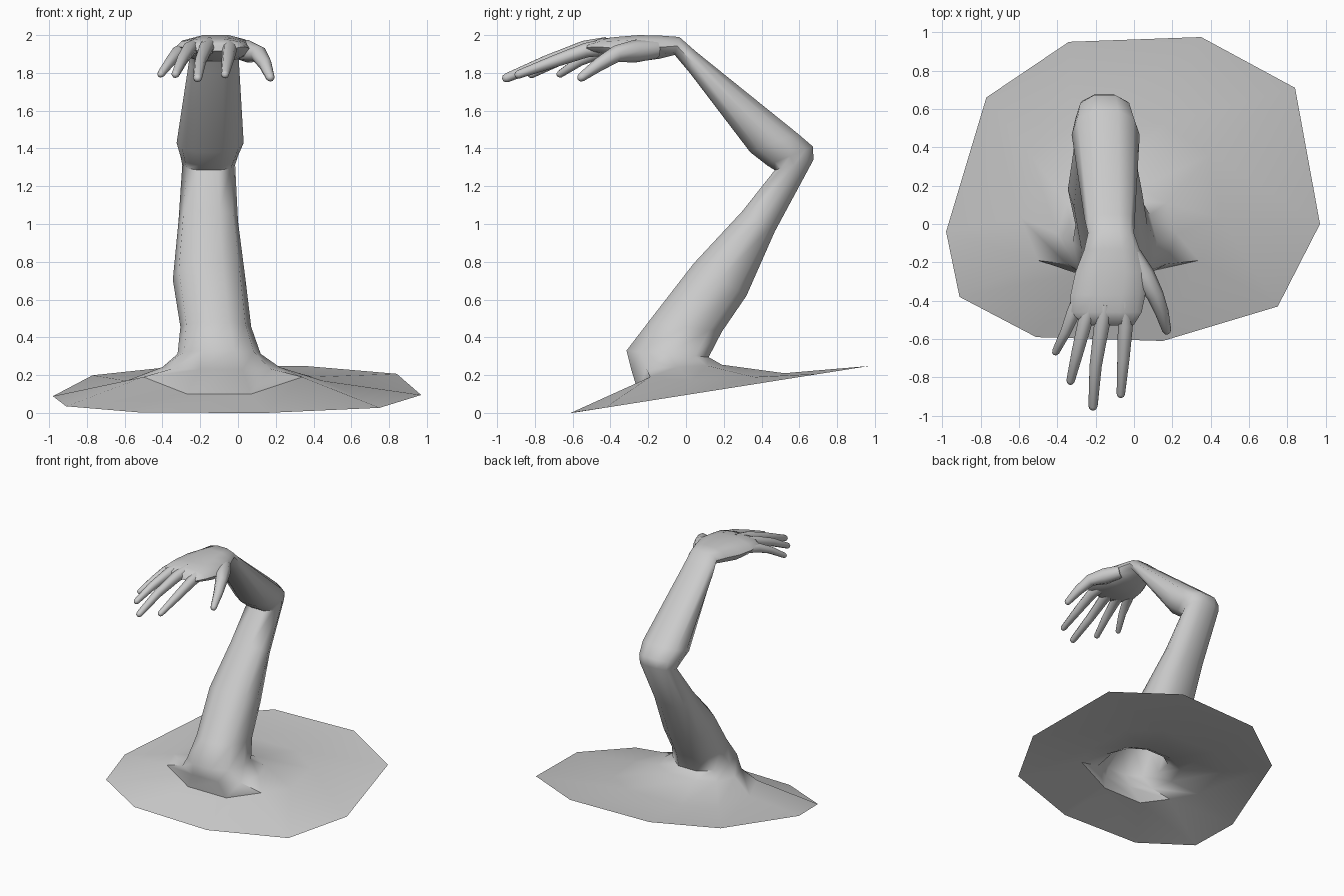
import bpy, math
from mathutils import Vector

if "Cube" in bpy.data.objects:
    bpy.data.objects.remove(bpy.data.objects["Cube"])

skin = bpy.data.materials.new("plain grey")
skin.diffuse_color = (0.6, 0.6, 0.6, 1)
skin.use_nodes = True
skin.node_tree.nodes["Principled BSDF"].inputs["Base Color"].default_value = skin.diffuse_color
SIDES = 10


def loft(name, rings, cap_start=False, cap_end=True, angle=60):
    """Bridge equal-length rings of points into one smooth surface."""
    n = len(rings[0])
    verts = [p for r in rings for p in r]
    faces = []
    for k in range(len(rings) - 1):
        a, b = k * n, (k + 1) * n
        for i in range(n):
            j = (i + 1) % n
            faces.append((a + i, a + j, b + j, b + i))
    if cap_start:
        faces.append(tuple(reversed(range(n))))
    if cap_end:
        faces.append(tuple(range(len(verts) - n, len(verts))))
    me = bpy.data.meshes.new(name)
    me.from_pydata([tuple(v) for v in verts], [], faces)
    me.materials.append(skin)
    ob = bpy.data.objects.new(name, me)
    bpy.context.collection.objects.link(ob)
    bpy.ops.object.select_all(action='DESELECT')
    ob.select_set(True)
    bpy.context.view_layer.objects.active = ob
    bpy.ops.object.shade_smooth_by_angle(angle=math.radians(angle))
    return ob


def section(front, back, x0, x1, power=0.85):
    """Oval slice through the limb; front and back are (y, z) points."""
    pts = []
    top = math.sin(math.radians(72))
    for i in range(SIDES):
        a = math.radians(-108 + 36 * i)
        c, s = math.cos(a), math.sin(a) / top
        c = math.copysign(abs(c) ** power, c)
        s = math.copysign(abs(s) ** power, s) if abs(s) > 1e-6 else 0
        t = (s + 1) / 2
        pts.append(Vector(((x0 + x1) / 2 + c * (x1 - x0) / 2,
                           front[0] + (back[0] - front[0]) * t,
                           front[1] + (back[1] - front[1]) * t)))
    return pts


# Spreading base: a tilted ten-sided rim rising to the foot of the arm
rim = [(-.51, -.59), (.15, -.61), (.75, -.43), (.97, 0), (.84, .71),
       (.35, .975), (-.34, .95), (-.77, .66), (-.98, -.04), (-.91, -.38)]
rim = [Vector((x, y, max(0, 0.158 * (y + 0.6)))) for x, y in rim]
slope = [(-.27, -.25, .1), (.07, -.25, .1), (.34, -.19, .19), (.45, .03, .17),
         (.40, .36, .19), (.16, .52, .21), (-.32, .52, .21), (-.54, .36, .19),
         (-.59, .03, .17), (-.50, -.19, .19)]
slope = [Vector(p) for p in slope]

rings = [rim, slope,
         section((-.29, .23), (.19, .255), -.40, .22),
         # Upper arm
         section((-.315, .33), (.12, .295), -.32, .12),
         section((-.20, .48), (.19, .43), -.305, .07),
         section((.04, .79), (.32, .62), -.345, .04),
         section((.30, 1.07), (.47, .96), -.315, .0),
         # Elbow
         section((.47, 1.285), (.675, 1.34), -.295, -.015),
         section((.43, 1.31), (.672, 1.41), -.305, .0),
         section((.34, 1.38), (.59, 1.48), -.325, .03),
         # Forearm to wrist
         section((.02, 1.80), (.05, 1.915), -.26, .005),
         section((-.06, 1.895), (-.035, 1.99), -.24, .0),
         # Palm
         section((-.14, 1.875), (-.13, 1.997), -.26, .03),
         section((-.25, 1.86), (-.25, 2.0), -.305, .07),
         section((-.36, 1.87), (-.37, 1.99), -.33, .06),
         section((-.46, 1.895), (-.46, 1.98), -.33, .04),
         section((-.53, 1.915), (-.52, 1.955), -.26, .0)]
loft("arm_and_base", rings)


def finger(name, path, radii):
    """Tapered eight-sided tube with a rounded tip."""
    pts = [Vector(p) for p in path]
    radii = list(radii)
    d = (pts[-1] - pts[-2]).normalized()
    tip = radii[-1]
    pts[-1] = pts[-1] - d * tip * 0.9
    pts += [pts[-1] + d * tip * 0.65, pts[-1] + d * tip * 0.95]
    radii += [tip * 0.75, tip * 0.3]
    out = []
    for k, p in enumerate(pts):
        t = (pts[min(k + 1, len(pts) - 1)] - pts[max(k - 1, 0)]).normalized()
        u = t.cross(Vector((0, 0, 1))).normalized()
        v = u.cross(t)
        out.append([p + (u * math.cos(a) + v * math.sin(a)) * radii[k]
                    for a in [math.tau * i / 8 for i in range(8)]])
    loft(name, out, cap_start=True)


# Four fingers and the thumb, from knuckle to tip
finger("little_finger",
       [(-.27, -.36, 1.93), (-.315, -.46, 1.91), (-.355, -.56, 1.865), (-.415, -.68, 1.785)],
       [.04, .036, .028, .02])
finger("ring_finger",
       [(-.22, -.40, 1.94), (-.255, -.51, 1.93), (-.295, -.67, 1.87), (-.335, -.835, 1.785)],
       [.045, .038, .031, .022])
finger("middle_finger",
       [(-.15, -.42, 1.945), (-.17, -.54, 1.93), (-.20, -.74, 1.86), (-.215, -.97, 1.765)],
       [.045, .04, .032, .024])
finger("index_finger",
       [(-.05, -.40, 1.94), (-.045, -.53, 1.92), (-.055, -.70, 1.86), (-.07, -.905, 1.785)],
       [.045, .039, .032, .022])
finger("thumb",
       [(-.01, -.16, 1.925), (.05, -.27, 1.915), (.11, -.37, 1.90), (.145, -.46, 1.845), (.175, -.57, 1.765)],
       [.05, .06, .045, .036, .024])
